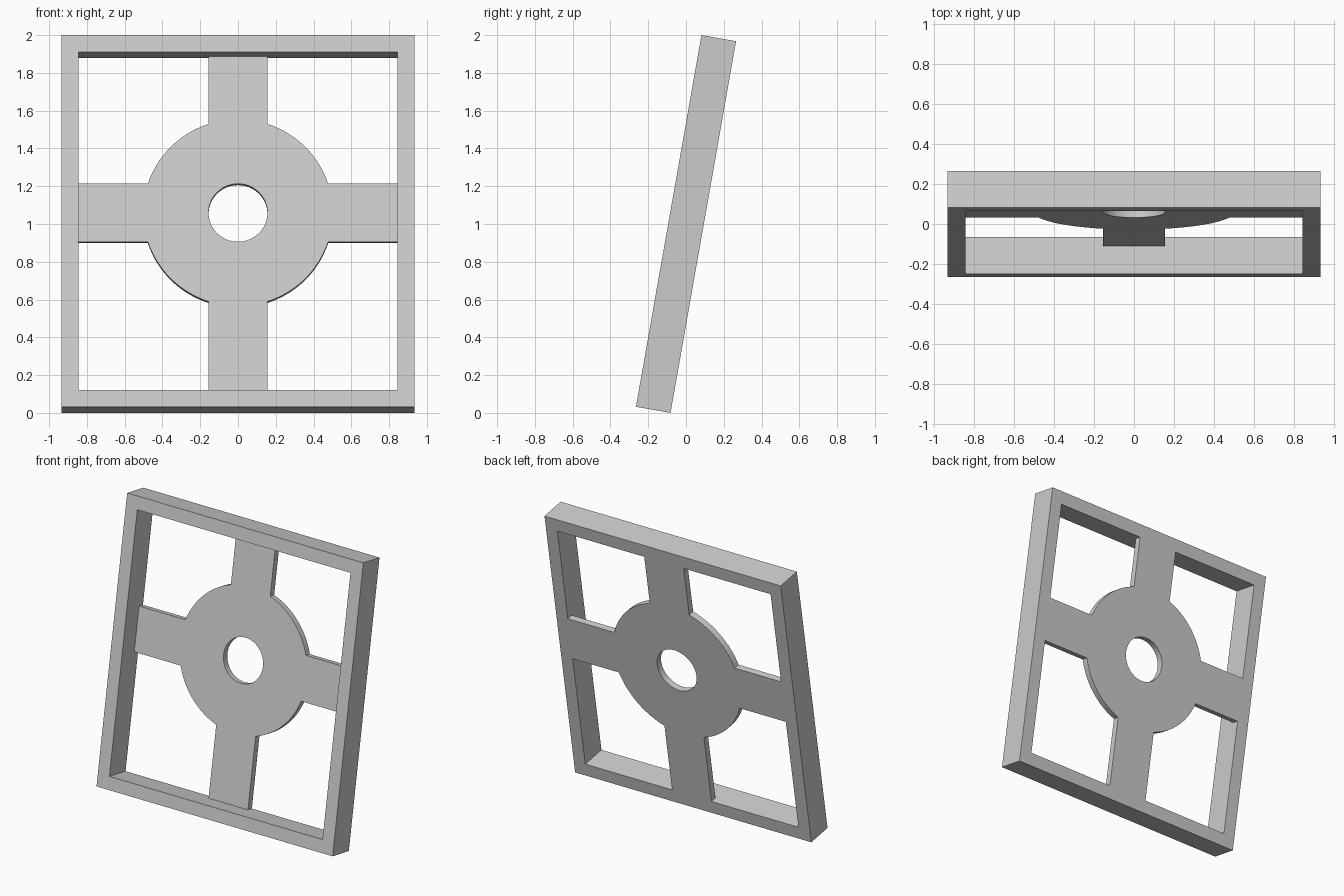
import bpy
from math import asin, cos, sin, pi, radians
from mathutils import Matrix

if "Cube" in bpy.data.objects:
    bpy.data.objects.remove(bpy.data.objects["Cube"])

HALF_W, HALF_H, HALF_D = 0.935, 0.999, 0.093   # frame half sizes
BORDER = 0.091
IN_W, IN_H = HALF_W - BORDER, HALF_H - BORDER
HUB_Y = 0.069                                  # hub sits a little above the middle
HUB_R, HOLE_R, ARM = 0.502, 0.156, 0.156       # ARM is half a spoke's width
PLATE = 0.0225                                 # half thickness of hub and spokes

grey = bpy.data.materials.new("grey")
grey.use_nodes = True
colour = (0.6, 0.6, 0.6, 1)
grey.diffuse_color = colour
grey.node_tree.nodes["Principled BSDF"].inputs["Base Color"].default_value = colour

# Upright plane leaning back by ten degrees
lean = Matrix.Translation((0, 0, 1)) @ Matrix.Rotation(radians(80), 4, 'X')


def plate(name, outlines, half_depth, offset):
    """Extrude flat outlines (later ones are holes) into a leaning plate."""
    curve = bpy.data.curves.new(name, 'CURVE')
    curve.dimensions = '2D'
    curve.fill_mode = 'BOTH'
    curve.extrude = half_depth
    for points in outlines:
        spline = curve.splines.new('POLY')
        spline.points.add(len(points) - 1)
        for p, (x, y) in zip(spline.points, points):
            p.co = (x, y, 0, 1)
        spline.use_cyclic_u = True
    obj = bpy.data.objects.new(name, curve)
    bpy.context.collection.objects.link(obj)
    bpy.ops.object.select_all(action='DESELECT')
    obj.select_set(True)
    bpy.context.view_layer.objects.active = obj
    bpy.ops.object.convert(target='MESH')
    obj = bpy.context.object
    obj.data.transform(lean @ Matrix.Translation((0, 0, offset)))
    obj.data.materials.clear()
    obj.data.materials.append(grey)
    # Weld the rims so that the shading is clean
    weld = obj.modifiers.new("weld", 'WELD')
    weld.merge_threshold = 0.0001
    bpy.ops.object.modifier_apply(modifier=weld.name)
    bpy.ops.object.shade_smooth_by_angle(angle=radians(30))


def rectangle(w, h):
    return [(-w, -h), (w, -h), (w, h), (-w, h)]


# Outer frame
plate("frame", [rectangle(HALF_W, HALF_H), rectangle(IN_W, IN_H)], HALF_D, 0)

# Round hub with four spokes, flush with the back of the frame
gap = asin(ARM / HUB_R)
ends = [((IN_W, -ARM), (IN_W, ARM)),
        ((ARM, IN_H), (-ARM, IN_H)),
        ((-IN_W, ARM), (-IN_W, -ARM)),
        ((-ARM, -IN_H), (ARM, -IN_H))]
outline = []
STEPS = 20
for i, tips in enumerate(ends):
    shift = HUB_Y if i % 2 == 0 else 0
    outline += [(x, y + shift) for x, y in tips]
    for k in range(STEPS + 1):
        a = i * pi / 2 + gap + (pi / 2 - 2 * gap) * k / STEPS
        outline.append((HUB_R * cos(a), HUB_Y + HUB_R * sin(a)))
hole = [(HOLE_R * cos(a * pi / 32), HUB_Y + HOLE_R * sin(a * pi / 32)) for a in range(64)]
plate("hub_and_spokes", [outline, hole], PLATE, PLATE - HALF_D)
